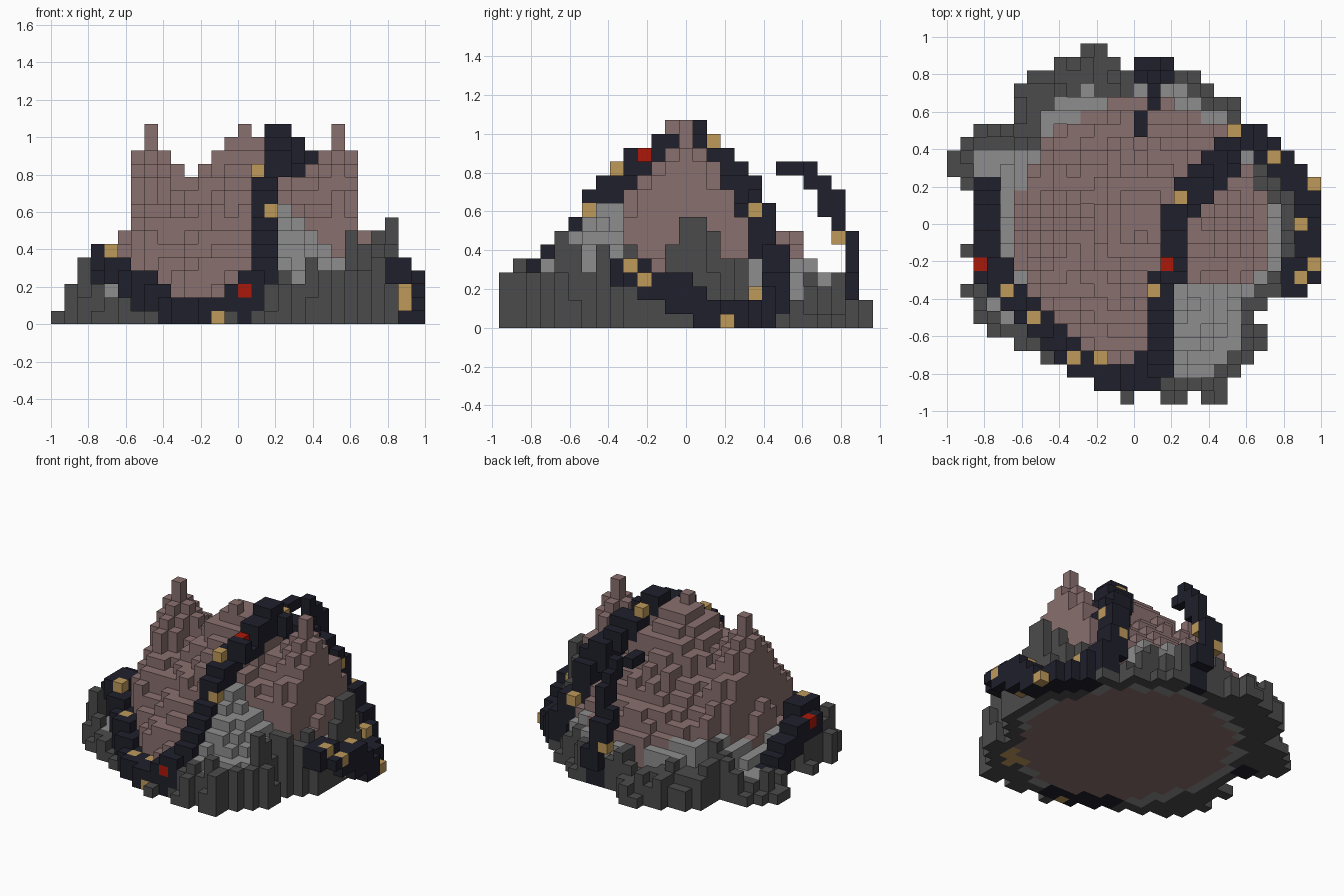
import bpy, bmesh, math, random
from mathutils import Vector

if "Cube" in bpy.data.objects:
    bpy.data.objects.remove(bpy.data.objects["Cube"], do_unlink=True)

random.seed(4)
V = 2 / 28                      # edge length of one block
COLOURS = {
    "rock_rim": (0.071, 0.071, 0.071),
    "grey_slope": (0.27, 0.27, 0.27),
    "brown_mound": (0.25, 0.16, 0.156),
    "dark_tentacle": (0.0135, 0.014, 0.024),
    "gold_spots": (0.52, 0.32, 0.105),
    "red_spots": (0.41, 0.009, 0.003),
}
cells = {}                      # (column, row, level) -> part name


# --- Tentacles: block brushes swept along short paths
def sweep(path, brush):
    for a, b in zip(path, path[1:]):
        a, b = Vector(a), Vector(b)
        steps = max(1, math.ceil((b - a).length * 1.5))
        for i in range(steps + 1):
            p = a.lerp(b, i / steps)
            for o in brush:
                c, r, z = (math.floor(p[k] + o[k] + 0.5) for k in range(3))
                if z >= 0:
                    cells[c, r, z] = "dark_tentacle"


THICK = [(c, r, -z) for c in (0, 1) for r in (0, 1) for z in (0, 1)]
THIN = [(0, 0, 0), (0, 0, -1)]
WIDE = [(-1, 0, 0), (0, 0, 0)]

# left part, curling round the front
sweep([(2, 10, 1), (2, 12, 3), (2, 15, 4), (3, 17, 5), (5, 19, 3), (7, 21, 2),
       (8, 22, 1), (9, 23, 1), (12, 24, 1), (14, 24, 2)], THICK)
# part climbing over the mound and down the back to the right side
sweep([(14, 24, 2), (15, 22, 5), (15, 19, 8), (15, 17, 11), (16, 15, 12),
       (16, 13, 13), (16, 12, 14), (17, 11, 13), (18, 9, 11), (19, 8, 9),
       (20, 7, 7), (21, 6, 4), (22, 6, 2), (24, 8, 1), (26, 10, 0)], THICK)
# right end, lifting off the ground toward the front
sweep([(26, 10, 0), (26, 12, 2), (26, 14, 3), (26, 15, 3), (25, 16, 4)], THICK)
sweep([(26, 18, 4), (25, 18, 4)], THIN)
# free hook at the back
sweep([(16, 2, 0), (16, 1, 2), (15, 1, 5), (15, 2, 7)], WIDE)
sweep([(15, 2, 8), (15, 3, 10), (15, 4, 11)], THIN)
sweep([(14, 5, 11), (14, 6, 11)], [(0, 0, 0)])

lowest, highest = {}, {}
for c, r, z in cells:
    lowest[c, r] = min(z, lowest.get((c, r), z))
    highest[c, r] = max(z, highest.get((c, r), z))

# --- Spots: some on the upper side, some on the flanks
for c, r in [(4, 18), (6, 20), (9, 23), (11, 23), (21, 6), (24, 8),
             (26, 13), (27, 16), (26, 17)]:
    cells[c, r, highest[c, r]] = "gold_spots"
for spot in [(12, 25, 0), (27, 10, 0), (15, 18, 11), (16, 20, 8), (17, 11, 13),
             (21, 8, 8), (26, 14, 1), (26, 14, 2), (15, 2, 6), (14, 1, 4)]:
    cells[spot] = "gold_spots"
for spot in [(2, 16, highest[2, 16]), (16, 16, 12), (14, 25, 2)]:
    cells[spot] = "red_spots"
for cover in [(16, 20, 9), (21, 8, 9), (27, 17, 3)]:
    cells[cover] = "dark_tentacle"
for notch in [(16, 18, 11), (17, 16, 12), (18, 11, 13), (26, 15, 2), (26, 16, 2), (26, 17, 2)]:
    cells.pop(notch, None)

# --- Ground: first and last column of each row, back to front
ROWS = [(10, 11), (8, 12), (6, 18), (5, 19), (5, 21), (5, 21), (2, 23), (1, 23),
        (0, 24), (0, 25), (1, 25), (2, 25), (3, 25), (3, 25), (3, 25), (1, 25),
        (2, 25), (2, 25), (1, 24), (2, 23), (2, 22), (3, 23), (5, 23), (7, 22),
        (9, 21), (11, 20), (13, 20)]
ground = {(c, r) for r, (a, b) in enumerate(ROWS) for c in range(a, b + 1)}
ground -= {(14, 26), (15, 26), (18, 26)}
# rim height by direction, counter-clockwise from the right side
RIM = [6, 5, 3, 3, 3, 3, 4, 2, 2, 4, 2, 1, 1, 4, 5, 5]


def mound_distance(c, r):
    return math.hypot((c - 14) / 9.6, (r - 13.5) / 9.8)


def horn(c, r, peak, side):
    d = abs(c - peak) + abs(r - 13)
    if d == 0:
        return 15
    cliff = 4.5 if (c - peak) * side >= 2 else 0
    return 14.2 - 1.2 * d - cliff


def column(c, r):
    jitter = random.uniform(-0.9, 0.9)
    cone = min(14, 15.4 - 1.2 * math.hypot(c - 14, r - 13))
    wide_rim = (c < 14 and r < 8) or (c > 22 and r < 12)
    reach = 2 if wide_rim else 1
    span = range(-reach, reach + 1)
    inner = all((c + i, r + j) in ground for i in span for j in span)
    front_right = r > 17 and c > 16
    if mound_distance(c, r) < 1 and not front_right:
        height = max(horn(c, r, 7, -1), horn(c, r, 21, 1))
        if height < 11.5:
            height = max(height, cone) + jitter * (r != 13)
        return "brown_mound", max(height, cone)
    if inner:
        peak, top = ((17, 19), 9) if front_right else ((8, 7), 7)
        bump = top - 1.1 * math.hypot(c - peak[0], r - peak[1])
        return "grey_slope", max(2, cone + jitter, bump)
    angle = math.atan2(13 - r, c - 13.5)
    base = RIM[round(angle / math.tau * 16) % 16]
    spread = 2 if base > 4 else 1
    edge = sum((c + i, r + j) not in ground for i, j in ((1, 0), (-1, 0), (0, 1), (0, -1)))
    return "rock_rim", base + random.randint(-spread, spread) - (edge > 1)


# colours of the flat underside
def underside(c, r):
    if mound_distance(c, r) < 1:
        return "brown_mound"
    if math.hypot(c - 20.5, r - 20) < 3.1:
        return "gold_spots"
    return "grey_slope" if mound_distance(c, r) < 1.1 else "rock_rim"


for c, r in sorted(ground):
    part, height = column(c, r)
    height = max(1, round(height))
    height = min(height, lowest.get((c, r), height))
    for z in range(height):
        buried = z == 0 and height > 1 and part != "rock_rim"
        cells.setdefault((c, r, z), underside(c, r) if buried else part)


# --- Build one object per part, keeping only the exposed block faces
def build(part, colour):
    mat = bpy.data.materials.new(part + "_colour")
    mat.use_nodes = True
    mat.diffuse_color = (*colour, 1)
    bsdf = next(n for n in mat.node_tree.nodes if n.type == "BSDF_PRINCIPLED")
    bsdf.inputs["Base Color"].default_value = (*colour, 1)
    bsdf.inputs["Roughness"].default_value = 0.9
    bm = bmesh.new()
    for (c, r, z), name in cells.items():
        if name != part:
            continue
        centre = Vector((c - 13.5, 13 - r, z + 0.5))
        for axis in range(3):
            for s in (-1, 1):
                n = Vector((0, 0, 0))
                n[axis] = s
                if (c + int(n.x), r - int(n.y), z + int(n.z)) in cells:
                    continue
                u = Vector((0, 0, 0))
                u[(axis + 1) % 3] = 1
                w = n.cross(u)
                quad = [(-u - w), (u - w), (u + w), (-u + w)]
                bm.faces.new([bm.verts.new((centre + (n + q) / 2) * V) for q in quad])
    bmesh.ops.remove_doubles(bm, verts=bm.verts, dist=V / 100)
    mesh = bpy.data.meshes.new(part)
    bm.to_mesh(mesh)
    bm.free()
    mesh.materials.append(mat)
    bpy.context.collection.objects.link(bpy.data.objects.new(part, mesh))


for part, colour in COLOURS.items():
    build(part, colour)
